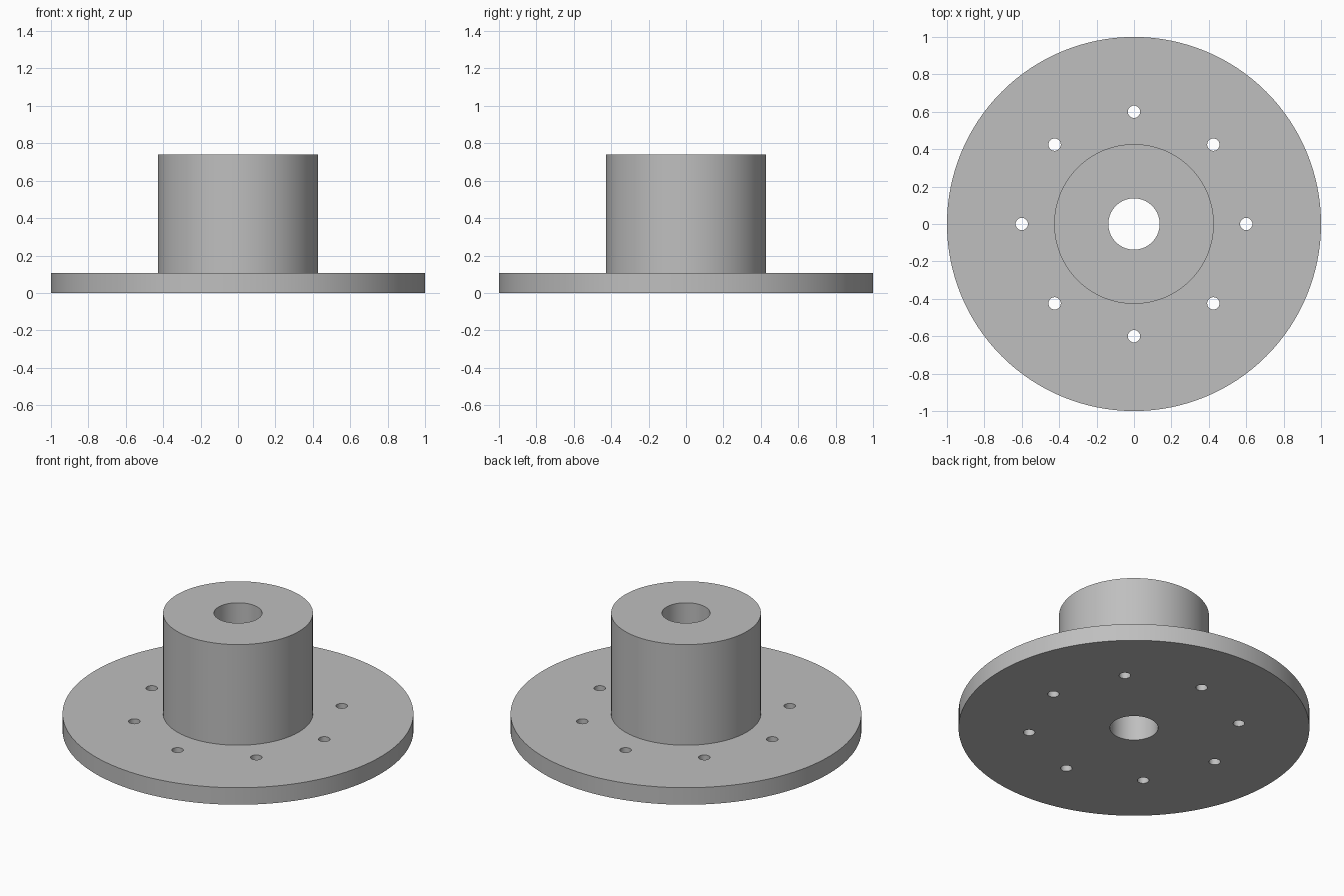
import bpy
import bmesh
from math import cos, sin, pi, radians

cube = bpy.data.objects.get("Cube")
if cube:
    bpy.data.objects.remove(cube, do_unlink=True)

FLANGE_R, FLANGE_H = 1.0, 0.107
HUB_R, HUB_TOP = 0.427, 0.74
BORE_R = 0.137
BOLT_R, BOLT_CIRCLE, BOLTS = 0.033, 0.6, 8
SEGMENTS = 128

# Material
grey = bpy.data.materials.new("light grey metal")
grey.use_nodes = True
colour = (0.52, 0.52, 0.52, 1)
grey.diffuse_color = colour
grey.node_tree.nodes["Principled BSDF"].inputs["Base Color"].default_value = colour


def make_object(name, bm):
    bmesh.ops.recalc_face_normals(bm, faces=bm.faces)
    mesh = bpy.data.meshes.new(name)
    bm.to_mesh(mesh)
    bm.free()
    obj = bpy.data.objects.new(name, mesh)
    bpy.context.collection.objects.link(obj)
    mesh.materials.append(grey)
    return obj


# Flange and hub turned from one closed profile, with the bore through the middle
profile = [(BORE_R, 0), (FLANGE_R, 0), (FLANGE_R, FLANGE_H),
           (HUB_R, FLANGE_H), (HUB_R, HUB_TOP), (BORE_R, HUB_TOP)]
bm = bmesh.new()
rings = []
for i in range(SEGMENTS):
    a = 2 * pi * i / SEGMENTS
    rings.append([bm.verts.new((r * cos(a), r * sin(a), z)) for r, z in profile])
for i, ring in enumerate(rings):
    after = rings[(i + 1) % SEGMENTS]
    for j in range(len(profile)):
        k = (j + 1) % len(profile)
        bm.faces.new((ring[j], after[j], after[k], ring[k]))
flange = make_object("flanged_hub", bm)

# Ring of bolt hole cutters
bm = bmesh.new()
for i in range(BOLTS):
    a = 2 * pi * i / BOLTS
    pin = bmesh.ops.create_cone(bm, cap_ends=True, segments=32, radius1=BOLT_R,
                                radius2=BOLT_R, depth=FLANGE_H * 3)
    bmesh.ops.translate(bm, verts=pin["verts"],
                        vec=(BOLT_CIRCLE * cos(a), BOLT_CIRCLE * sin(a), FLANGE_H / 2))
cutter = make_object("bolt_hole_cutter", bm)
cutter.hide_render = True

# Cut the bolt holes through the flange
cut = flange.modifiers.new("bolt_holes", "BOOLEAN")
cut.operation = "DIFFERENCE"
cut.solver = "EXACT"
cut.object = cutter
bpy.ops.object.select_all(action="DESELECT")
bpy.context.view_layer.objects.active = flange
flange.select_set(True)
bpy.ops.object.modifier_apply(modifier=cut.name)
bpy.data.objects.remove(cutter, do_unlink=True)

# Smooth curved walls, sharp rims
bpy.ops.object.shade_smooth_by_angle(angle=radians(30))
